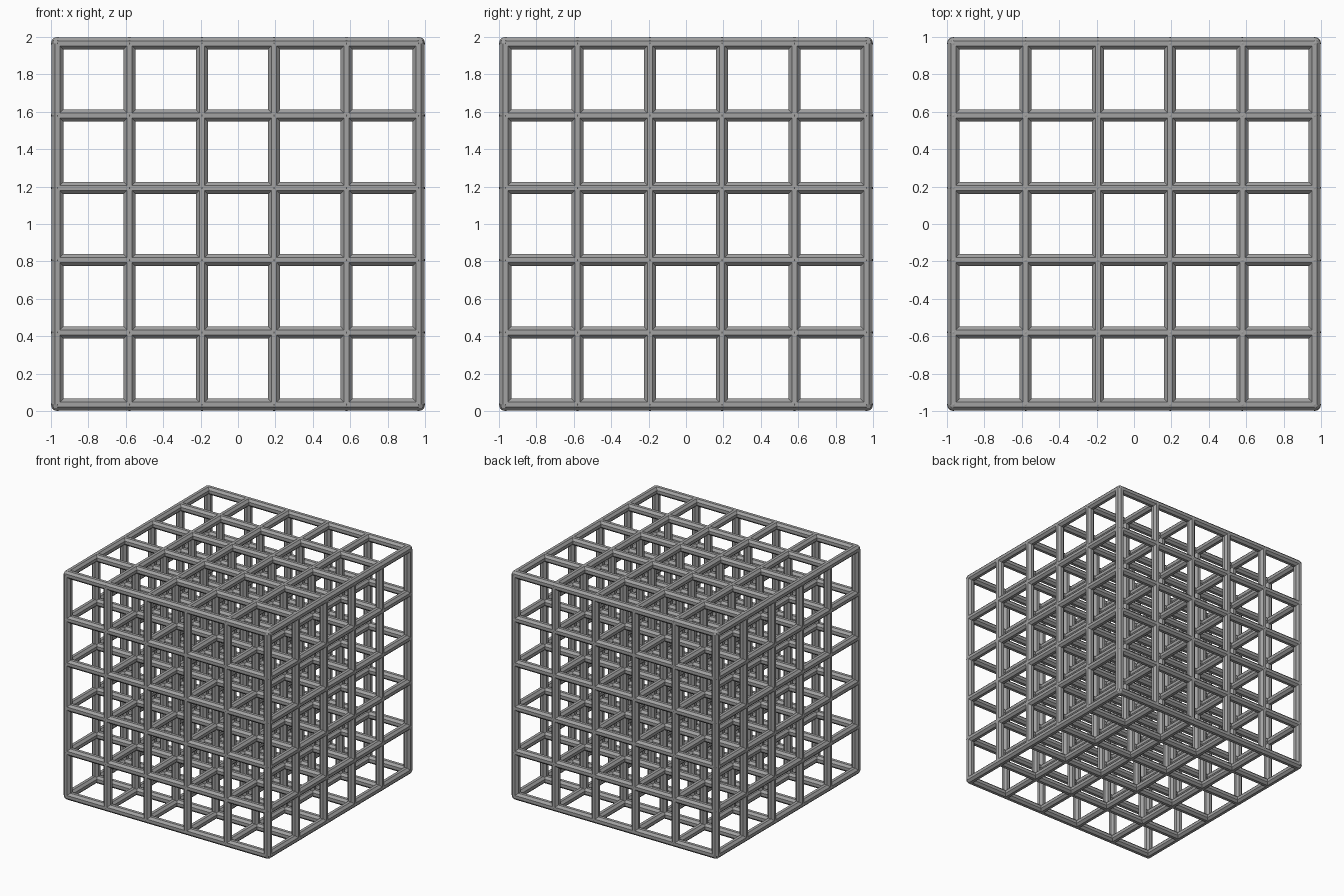
import bpy, bmesh, math
from mathutils import Matrix, Vector

if "Cube" in bpy.data.objects:
    bpy.data.objects.remove(bpy.data.objects["Cube"])

N, HALF, R, SIDES = 6, 0.966, 0.0345, 8
coords = [-HALF + 2 * HALF * i / (N - 1) for i in range(N)]

steel = bpy.data.materials.new("grey_metal")
steel.diffuse_color = (0.36, 0.36, 0.36, 1)
steel.use_nodes = True
steel.node_tree.nodes["Principled BSDF"].inputs["Base Color"].default_value = steel.diffuse_color


def finish(name, bm):
    me = bpy.data.meshes.new(name)
    bm.to_mesh(me)
    bm.free()
    me.materials.append(steel)
    ob = bpy.data.objects.new(name, me)
    bpy.context.collection.objects.link(ob)
    return ob


# Octagonal bars running the full length of the cage along each axis
flat = Matrix.Rotation(math.pi / SIDES, 4, 'Z')
turns = {"x_bars": Matrix.Rotation(math.pi / 2, 4, 'Y'),
         "y_bars": Matrix.Rotation(math.pi / 2, 4, 'X'),
         "z_bars": Matrix.Identity(4)}
for name, turn in turns.items():
    bm = bmesh.new()
    for a in coords:
        for b in coords:
            place = Matrix.Translation((0, 0, 1)) @ turn @ Matrix.Translation((a, b, 0)) @ flat
            bmesh.ops.create_cone(bm, cap_ends=True, segments=SIDES, radius1=R,
                                  radius2=R, depth=2 * HALF, matrix=place)
    finish(name, bm)

# Small ball joints round off the crossings
bm = bmesh.new()
for x in coords:
    for y in coords:
        for z in coords:
            bmesh.ops.create_uvsphere(bm, u_segments=8, v_segments=6, radius=0.034,
                                      matrix=Matrix.Translation(Vector((x, y, z + 1))))
finish("joints", bm)
